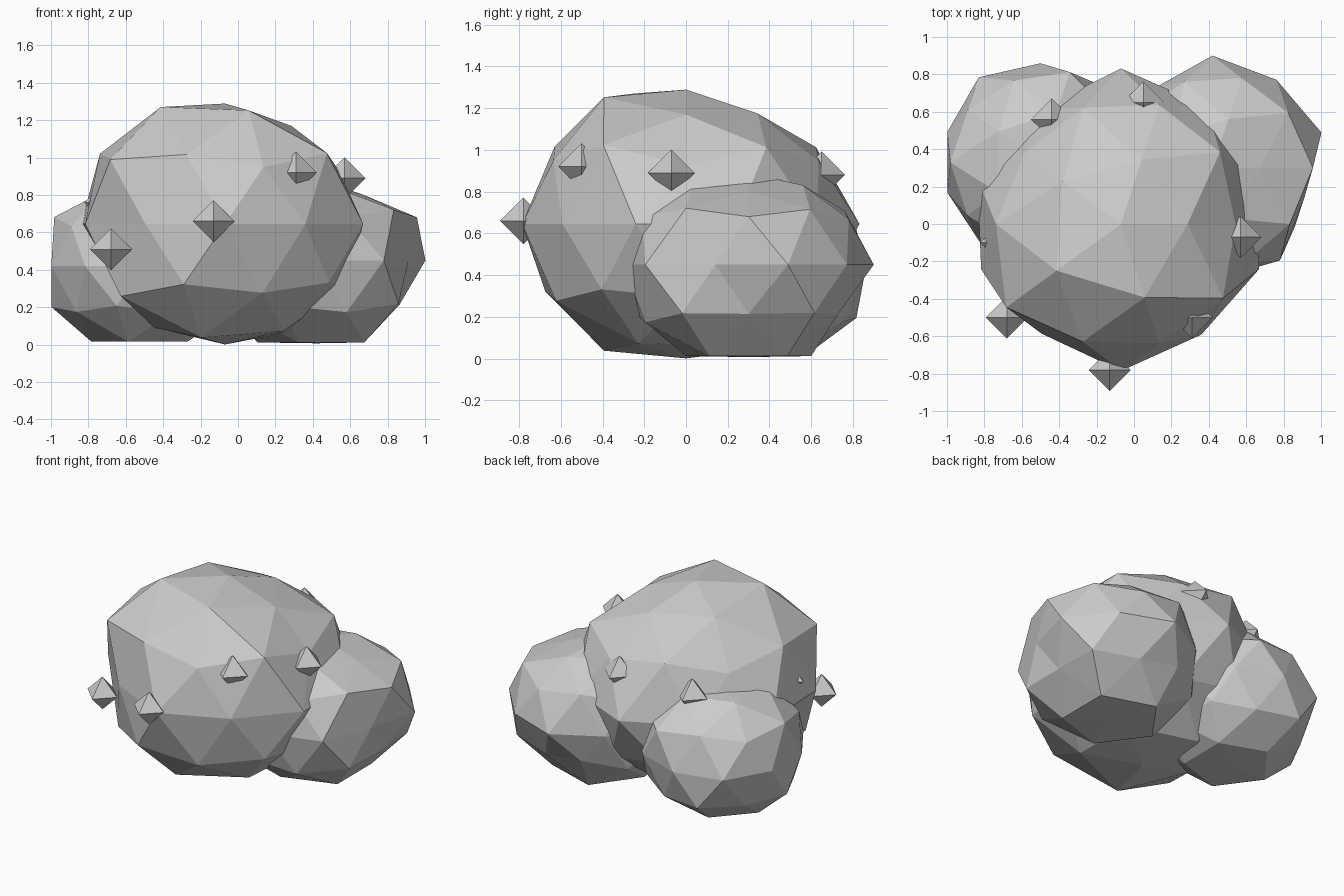
import bpy, bmesh
from math import atan2, tau


def add_object(name, bm):
    mesh = bpy.data.meshes.new(name)
    bm.to_mesh(mesh)
    bm.free()
    obj = bpy.data.objects.new(name, mesh)
    bpy.context.collection.objects.link(obj)
    return obj


def ring_key(v):
    # order vertices ring by ring from the top, then by angle
    angle = atan2(v.co.y, v.co.x) % tau
    if angle > tau - 0.01 or v.co.xy.length < 0.01:
        angle = 0
    return (-round(v.co.z, 2), angle)


def leaf_clump(name, centre, radius, height, factors):
    """Low-poly ball with a per-vertex radial bump."""
    bm = bmesh.new()
    bmesh.ops.create_icosphere(bm, subdivisions=2, radius=1)
    for v, f in list(zip(sorted(bm.verts, key=ring_key), factors)):
        v.co = (centre[0] + v.co.x * radius * f,
                centre[1] + v.co.y * radius * f,
                centre[2] + v.co.z * height * f)
    return add_object(name, bm)


def berry(name, centre, r):
    """Octahedron with its tips on the axes."""
    bm = bmesh.new()
    x, y, z = centre
    for s in (1, -1):
        bm.verts.new((x + s * r, y, z))
        bm.verts.new((x, y + s * r, z))
        bm.verts.new((x, y, z + s * r))
    bmesh.ops.convex_hull(bm, input=bm.verts)
    bmesh.ops.recalc_face_normals(bm, faces=bm.faces)
    return add_object(name, bm)


# Main clump: top pole, three upper rings, equator, three lower rings, pole
main = [0.92,
        0.88, 0.89, 0.95, 1.05, 1.02,
        1.00, 1.00, 1.02, 1.01, 1.03,
        0.89, 0.97, 0.93, 1.10, 0.97,
        1.00, 1.01, 1.08, 0.98, 1.05, 1.02, 0.94, 1.02, 0.95, 1.01,
        1.00, 1.00, 0.88, 1.03, 1.00,
        0.96, 1.00, 1.00, 1.05, 1.00,
        0.98, 1.00, 0.93, 1.02, 0.96,
        0.92]
leaf_clump("main_clump", (-0.07, 0, 0.645), 0.77, 0.70, main)

# Side clumps: nearly regular, with flattened poles
right = [0.85,
         0.80, 0.87, 0.90, 0.95, 0.90,
         0.98, 0.95, 0.95, 1.00, 1.00,
         1.00, 0.94, 0.92, 1.00, 1.00,
         1.02, 0.97, 1.00, 0.88, 0.95, 1.00, 1.00, 1.00, 1.02, 0.86,
         1.00, 0.88, 0.95, 1.05, 1.01,
         0.87, 0.88, 0.95, 1.00, 1.02,
         1.00, 1.00, 1.00, 1.00, 1.00,
         0.86]
leaf_clump("right_clump", (0.42, 0.30, 0.45), 0.60, 0.515, right)

left = [0.88,
        1.00, 1.00, 0.98, 0.98, 1.00,
        1.00, 1.00, 1.05, 1.00, 1.00,
        1.00, 1.05, 0.99, 1.00, 1.00,
        1.00, 0.96, 0.98, 1.04, 0.97, 0.97, 1.00, 1.00, 1.00, 1.00,
        0.97, 1.06, 1.03, 1.00, 1.00,
        1.00, 0.97, 0.96, 0.98, 1.00,
        1.00, 0.97, 1.00, 1.00, 1.00,
        0.85]
leaf_clump("left_clump", (-0.50, 0.33, 0.42), 0.54, 0.475, left)

# Berries
spots = [(-0.13, -0.78, 0.66), (-0.68, -0.50, 0.51), (0.31, -0.50, 0.92),
         (0.57, -0.07, 0.89), (0.05, 0.65, 0.88), (-0.44, 0.56, 0.82),
         (-0.71, -0.10, 0.76)]
for i, spot in enumerate(spots):
    berry(f"berry_{i + 1}", spot, 0.112)
